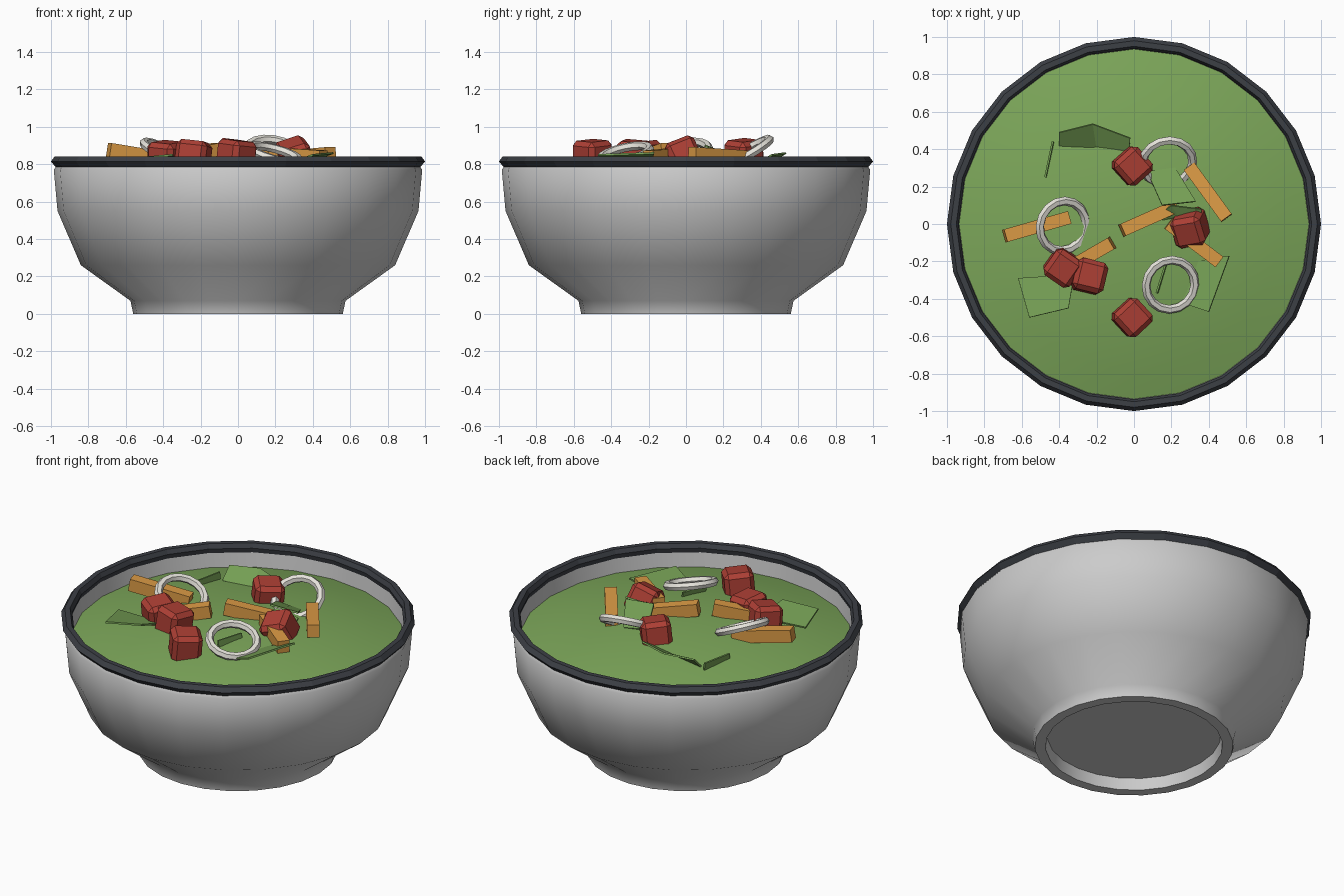
import bpy, bmesh, math
from mathutils import Vector, Euler

if "Cube" in bpy.data.objects:
    bpy.data.objects.remove(bpy.data.objects["Cube"])

SIDES = 24


def material(name, rgb):
    m = bpy.data.materials.new(name)
    m.diffuse_color = (*rgb, 1)
    m.use_nodes = True
    m.node_tree.nodes["Principled BSDF"].inputs["Base Color"].default_value = m.diffuse_color
    return m


DARK = material("charcoal", (0.045, 0.05, 0.06))
GREEN = material("salad_green", (0.20, 0.38, 0.10))
LEAF = material("leaf_green", (0.18, 0.35, 0.09))
ORANGE = material("carrot", (0.72, 0.33, 0.06))
RED = material("tomato", (0.42, 0.05, 0.035))
WHITE = material("onion", (0.78, 0.76, 0.70))


def add(name, bm, mat=None, smooth=None):
    bmesh.ops.recalc_face_normals(bm, faces=bm.faces)
    me = bpy.data.meshes.new(name)
    bm.to_mesh(me)
    bm.free()
    ob = bpy.data.objects.new(name, me)
    bpy.context.collection.objects.link(ob)
    if mat:
        me.materials.append(mat)
    if smooth:
        bpy.ops.object.select_all(action='DESELECT')
        ob.select_set(True)
        bpy.context.view_layer.objects.active = ob
        bpy.ops.object.shade_smooth_by_angle(angle=math.radians(smooth))
    return ob


def lathe(name, profile, mat=None, smooth=None, closed=False):
    bm = bmesh.new()
    vs = [bm.verts.new((r, 0, z)) for r, z in profile]
    pairs = list(zip(vs, vs[1:])) + ([(vs[-1], vs[0])] if closed else [])
    es = [bm.edges.new(p) for p in pairs]
    bmesh.ops.spin(bm, geom=vs + es, axis=(0, 0, 1), cent=(0, 0, 0),
                   angle=2 * math.pi, steps=SIDES, use_merge=True)
    bmesh.ops.remove_doubles(bm, verts=bm.verts, dist=1e-4)
    return add(name, bm, mat, smooth)


def place(bm, loc, rot):
    e = Euler([math.radians(a) for a in rot], 'XYZ').to_matrix()
    for v in bm.verts:
        v.co = e @ v.co + Vector(loc)


# Bowl shell with recessed foot
lathe("bowl", [(0, .07), (.49, .07), (.50, 0), (.56, 0), (.575, .07), (.84, .26),
               (.965, .55), (.985, .77), (.972, .79), (.945, .79), (.935, .70),
               (.92, .56), (.80, .30), (.55, .13), (0, .12)], smooth=50)

# Dark rim band
lathe("rim", [(.975, .785), (1.0, .815), (.98, .842), (.95, .842), (.937, .815),
              (.945, .785)], DARK, closed=True)

# Domed salad bed
bed = [(.935 * i / 6, .835 - .135 * (i / 6) ** 2) for i in range(7)]
lathe("salad_bed", bed, GREEN, smooth=40)

# Carrot sticks: x, y, z, length, rotation
for i, (x, y, z, ln, rot) in enumerate([
        (-.52, -.015, .848, .36, (0, 9, 16)),
        (-.22, -.16, .855, .24, (0, -10, 30)),
        (.08, .03, .855, .32, (0, 10, 24)),
        (.395, .17, .845, .34, (0, -3, -54)),
        (.32, -.10, .845, .34, (0, 3, -37))]):
    bm = bmesh.new()
    bmesh.ops.create_cube(bm, size=1)
    for v in bm.verts:
        v.co = Vector((v.co.x * ln, v.co.y * .07, v.co.z * .075))
    place(bm, (x, y, z), rot)
    add(f"carrot_stick_{i + 1}", bm, ORANGE)

# Tomato chunks
for i, (x, y, z, rot) in enumerate([
        (-.01, .31, .845, (6, 5, 42)),
        (-.38, -.23, .835, (5, -6, 55)),
        (-.24, -.28, .840, (-5, 6, -14)),
        (-.01, -.50, .842, (5, 4, 43)),
        (.30, -.02, .840, (22, -18, 10))]):
    bm = bmesh.new()
    bmesh.ops.create_cube(bm, size=.17)
    bmesh.ops.bevel(bm, geom=bm.edges[:], offset=.025, segments=1,
                    affect='EDGES', profile=.5)
    place(bm, (x, y, z), rot)
    add(f"tomato_chunk_{i + 1}", bm, RED)

# Onion rings
for i, (x, y, z, rot) in enumerate([
        (-.38, -.01, .860, (10, 24, 0)),
        (.18, .33, .865, (30, 8, 0)),
        (.195, -.325, .855, (12, 15, 0))]):
    bm = bmesh.new()
    R, r, n, m = .135, .024, 16, 6
    g = [[bm.verts.new(((R + r * math.cos(b)) * math.cos(a),
                        (R + r * math.cos(b)) * math.sin(a), r * math.sin(b)))
          for b in [2 * math.pi * k / m for k in range(m)]]
         for a in [2 * math.pi * j / n for j in range(n)]]
    for j in range(n):
        for k in range(m):
            p, q = g[j], g[(j + 1) % n]
            bm.faces.new((p[k], q[k], q[(k + 1) % m], p[(k + 1) % m]))
    place(bm, (x, y, z), rot)
    add(f"onion_ring_{i + 1}", bm, WHITE, 40)

# Lettuce scraps: two edge polylines joined into a thin sheet
LEAVES = [
    ([(-.62, -.29, .81), (-.56, -.50, .83)], [(-.32, -.27, .80), (-.35, -.45, .85)]),
    ([(-.40, .49, .85), (-.22, .535, .86), (-.02, .46, .85)],
     [(-.40, .42, .78), (-.20, .40, .79), (-.03, .36, .79)]),
    ([(.51, -.17, .86), (.40, -.47, .85)], [(.33, -.20, .80), (.25, -.42, .79)]),
    ([(.07, .28, .83), (.15, .10, .90)], [(.22, .30, .81), (.33, .12, .89)]),
    ([(.11, .04, .83), (.20, .10, .89), (.36, .08, .88)],
     [(.14, .02, .82), (.24, .04, .86), (.36, .02, .84)]),
    ([(.17, -.21, .85), (.12, -.37, .85)], [(.18, -.21, .77), (.13, -.37, .76)]),
    ([(-.435, .44, .82), (-.475, .25, .82)], [(-.43, .44, .75), (-.47, .25, .75)]),
]
for i, (a, b) in enumerate(LEAVES):
    bm = bmesh.new()
    va, vb = [[bm.verts.new(p) for p in row] for row in (a, b)]
    for k in range(len(a) - 1):
        bm.faces.new((va[k], va[k + 1], vb[k + 1], vb[k]))
    ob = add(f"lettuce_leaf_{i + 1}", bm, LEAF)
    mod = ob.modifiers.new("thickness", 'SOLIDIFY')
    mod.thickness = .01
    mod.offset = 0
